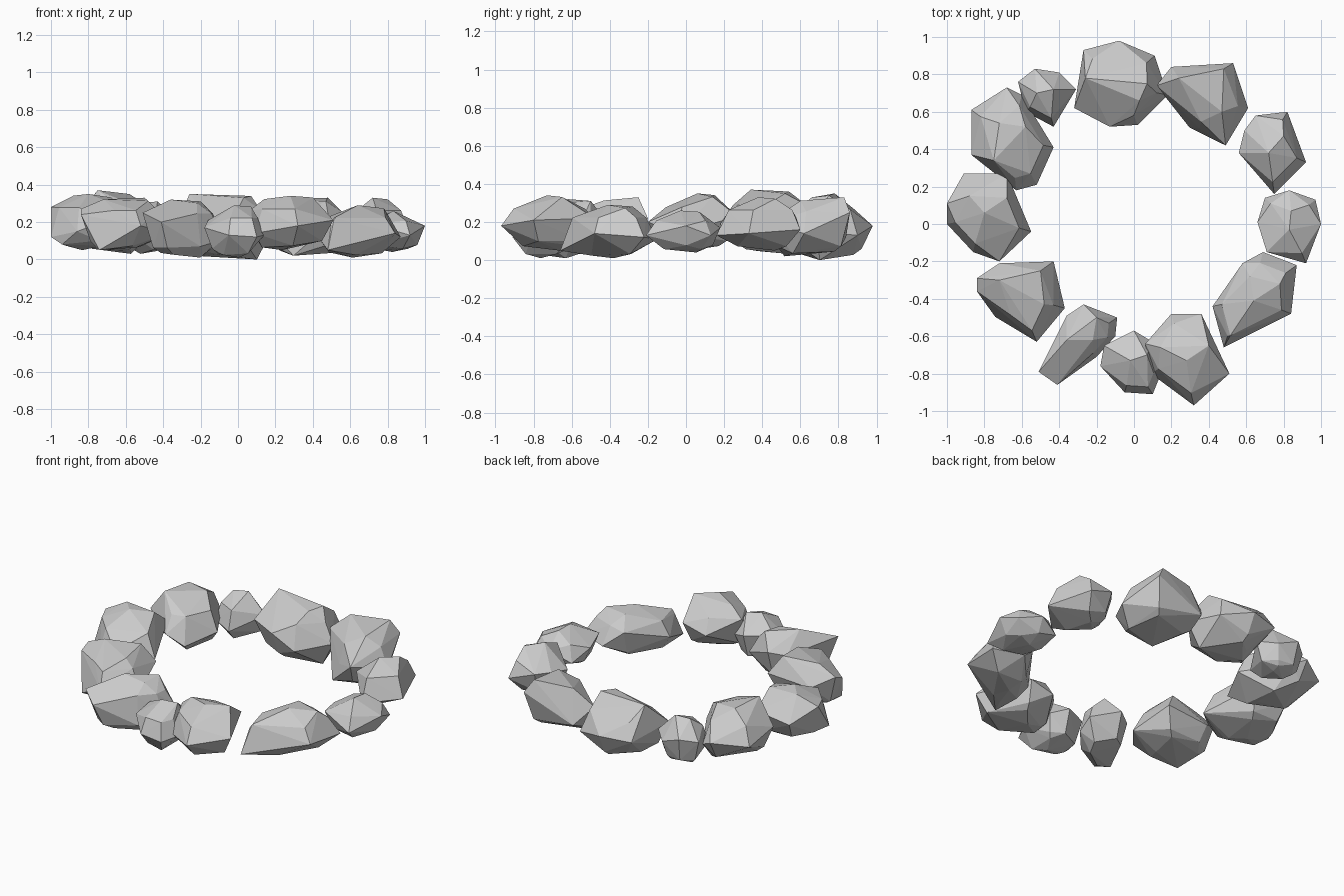
import bpy, bmesh
from mathutils import Vector

count = 0


def rock(girdle, peaks, low, high):
    """Faceted boulder: hull of a girdle, its shoulders, a crown and a mirrored base."""
    global count
    count += 1
    rim = [Vector(p) for p in girdle]
    c = sum(rim, Vector()) / len(rim)
    mid, h = (low + high) / 2, high - low
    pts = list(rim)
    # shoulders on the opposite side of the middle from each girdle point
    for i, p in enumerate(rim):
        q = c + (p - c) * 0.76
        pts.append(Vector((q.x, q.y, mid + (-0.33 if p.z > mid else 0.26) * h)))
        # fuller underside
        if i % 2:
            q = c + (p - c) * 0.58
            pts.append(Vector((q.x, q.y, mid - 0.42 * h)))
    # crown peaks and the base opposite them
    for i, (x, y) in enumerate(peaks):
        pts.append(Vector((x, y, high - 0.03 * h * i)))
        pts.append(Vector((c.x - (x - c.x) * 0.9, c.y - (y - c.y) * 0.9, low + 0.05 * h * i)))

    bm = bmesh.new()
    for p in pts:
        bm.verts.new(p)
    bmesh.ops.convex_hull(bm, input=bm.verts[:])
    inner = [v for v in bm.verts if not v.link_faces]
    bmesh.ops.delete(bm, geom=inner, context='VERTS')
    bmesh.ops.recalc_face_normals(bm, faces=bm.faces[:])
    me = bpy.data.meshes.new(f"rock_{count:02d}")
    bm.to_mesh(me)
    bm.free()
    bpy.context.collection.objects.link(bpy.data.objects.new(me.name, me))


# Ring of stones, clockwise from the back
rock([(-.27, .93, .17), (-.08, .98, .18), (.11, .90, .13), (.18, .69, .15),
      (.02, .53, .12), (-.13, .52, .20), (-.32, .62, .20)],
     [(-.26, .78), (.07, .75), (.03, .66)], 0.0, .35)
rock([(.20, .84, .12), (.53, .86, .25), (.61, .62, .14), (.49, .42, .19),
      (.35, .51, .14), (.12, .74, .22)],
     [(.48, .83), (.24, .78), (.47, .60)], .02, .33)
rock([(.65, .58, .22), (.82, .60, .16), (.92, .33, .14), (.75, .16, .13),
      (.56, .38, .20), (.59, .50, .22)],
     [(.72, .38), (.80, .47)], .05, .33)
rock([(.83, .18, .17), (.97, .13, .13), (1, 0, .18), (.92, -.21, .13),
      (.71, -.15, .19), (.66, .01, .17), (.70, .14, .11)],
     [(.83, -.03), (.84, .07)], .04, .26)
rock([(.69, -.15, .11), (.87, -.22, .12), (.84, -.48, .14), (.48, -.66, .05),
      (.42, -.44, .13), (.58, -.21, .20), (.50, -.60, .20)],
     [(.64, -.41), (.62, -.28), (.78, -.32)], .01, .29)
rock([(.20, -.48, .18), (.36, -.48, .22), (.51, -.80, .21), (.32, -.97, .18),
      (.09, -.80, .14), (.06, -.64, .26)],
     [(.28, -.73), (.40, -.65), (.14, -.66)], .05, .34)
rock([(0, -.57, .20), (.10, -.63, .16), (.14, -.81, .13), (.10, -.91, .12),
      (-.05, -.90, .13), (-.18, -.76, .17), (-.16, -.65, .21)],
     [(-.02, -.73), (.07, -.70)], .01, .29)
rock([(-.27, -.43, .22), (-.09, -.50, .15), (-.10, -.60, .10), (-.20, -.71, .07),
      (-.41, -.86, .20), (-.51, -.79, .25), (-.36, -.49, .20)],
     [(-.36, -.62), (-.20, -.50), (-.22, -.62)], .01, .32)
rock([(-.72, -.21, .20), (-.43, -.20, .22), (-.37, -.45, .14), (-.52, -.63, .18),
      (-.67, -.52, .14), (-.84, -.29, .27), (-.84, -.36, .24)],
     [(-.50, -.25), (-.72, -.30), (-.48, -.43)], .05, .33)
rock([(-.91, .27, .20), (-.68, .27, .23), (-.55, -.04, .14), (-.72, -.20, .20),
      (-.86, -.15, .15), (-1, 0, .12), (-1, .11, .28)],
     [(-.80, .06), (-.88, .15), (-.68, .14)], .05, .35)
rock([(-.68, .73, .20), (-.60, .69, .16), (-.43, .41, .17), (-.52, .21, .13),
      (-.63, .18, .19), (-.87, .37, .22), (-.87, .61, .18)],
     [(-.75, .34), (-.72, .54), (-.58, .52)], .03, .37)
rock([(-.53, .83, .22), (-.40, .81, .17), (-.31, .72, .19), (-.43, .52, .13),
      (-.58, .60, .14), (-.62, .76, .20)],
     [(-.43, .72), (-.52, .70)], .03, .31)
